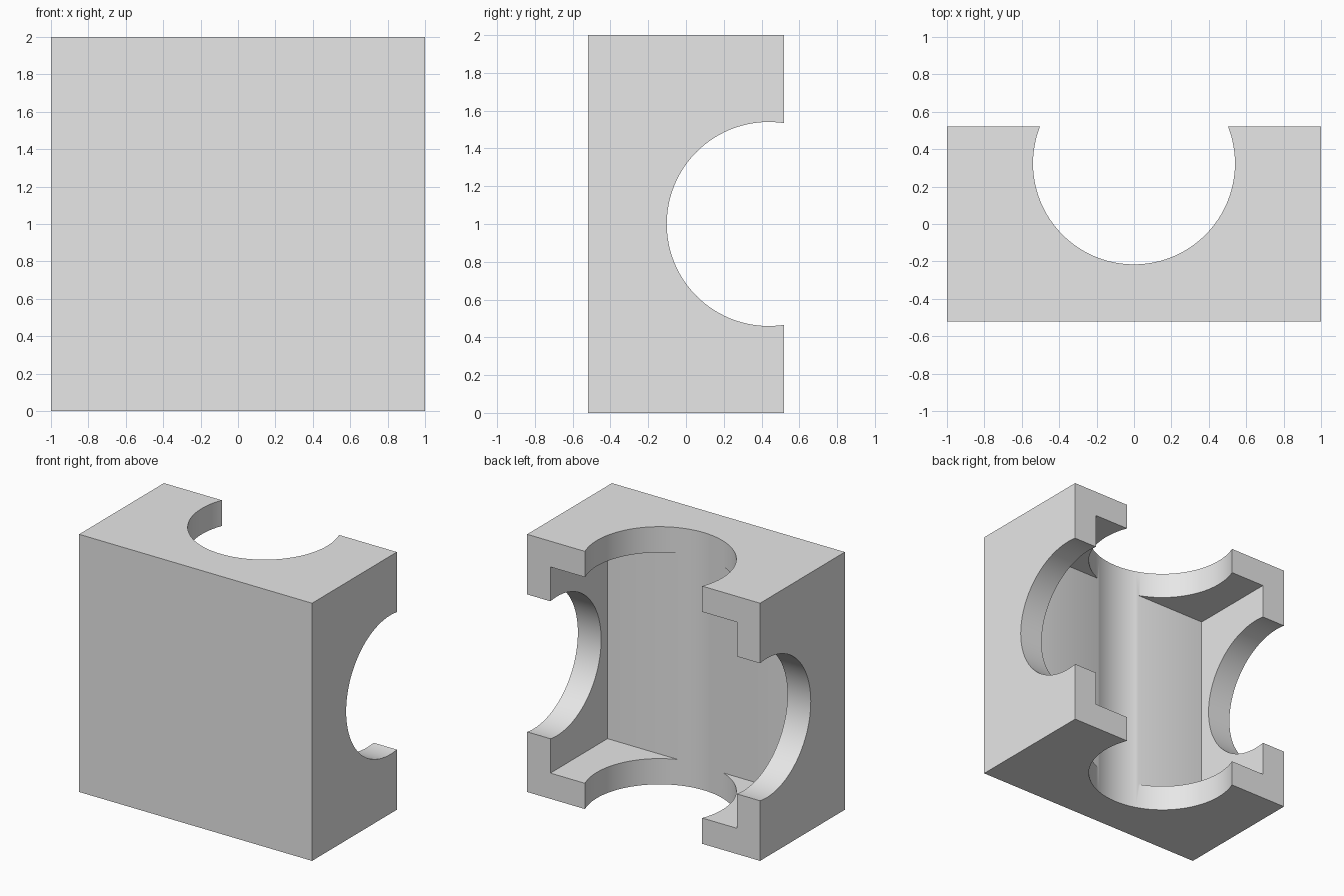
import bpy
import math

default = bpy.data.objects.get("Cube")
if default:
    bpy.data.objects.remove(default, do_unlink=True)

HALF_DEPTH = 0.52
BORE_RADIUS = 0.54

# Single grey material
grey = bpy.data.materials.new("light grey")
grey.use_nodes = True
grey.diffuse_color = (0.8, 0.8, 0.8, 1)
grey.node_tree.nodes["Principled BSDF"].inputs["Base Color"].default_value = (0.8, 0.8, 0.8, 1)


def box(name, low, high):
    centre = [(a + b) / 2 for a, b in zip(low, high)]
    bpy.ops.mesh.primitive_cube_add(size=1, location=centre)
    obj = bpy.context.object
    obj.name = name
    obj.scale = [b - a for a, b in zip(low, high)]
    bpy.ops.object.transform_apply(location=True, rotation=True, scale=True)
    obj.data.materials.append(grey)
    return obj


def bore(name, centre, rotation):
    bpy.ops.mesh.primitive_cylinder_add(vertices=96, radius=BORE_RADIUS, depth=3,
                                        location=centre, rotation=rotation)
    obj = bpy.context.object
    obj.name = name
    obj.data.materials.append(grey)
    return obj


# Outer block
housing = box("housing_block", (-1, -HALF_DEPTH, 0), (1, HALF_DEPTH, 2))

# Cavity open at the back, upright bore and cross bore
cutters = [
    box("cavity_cutter", (-0.8, -0.18, 0.2), (0.8, 1, 1.8)),
    bore("upright_bore_cutter", (0, 0.324, 1), (0, 0, 0)),
    bore("cross_bore_cutter", (0, 0.438, 1), (0, math.pi / 2, 0)),
]

bpy.ops.object.select_all(action="DESELECT")
housing.select_set(True)
bpy.context.view_layer.objects.active = housing
for cutter in cutters:
    cutter.hide_render = True
    cut = housing.modifiers.new(cutter.name, "BOOLEAN")
    cut.operation = "DIFFERENCE"
    cut.solver = "EXACT"
    cut.object = cutter
    bpy.ops.object.modifier_apply(modifier=cut.name)
    bpy.data.objects.remove(cutter, do_unlink=True)

# Smooth bores, crisp edges
bpy.ops.object.shade_smooth_by_angle(angle=math.radians(30))
